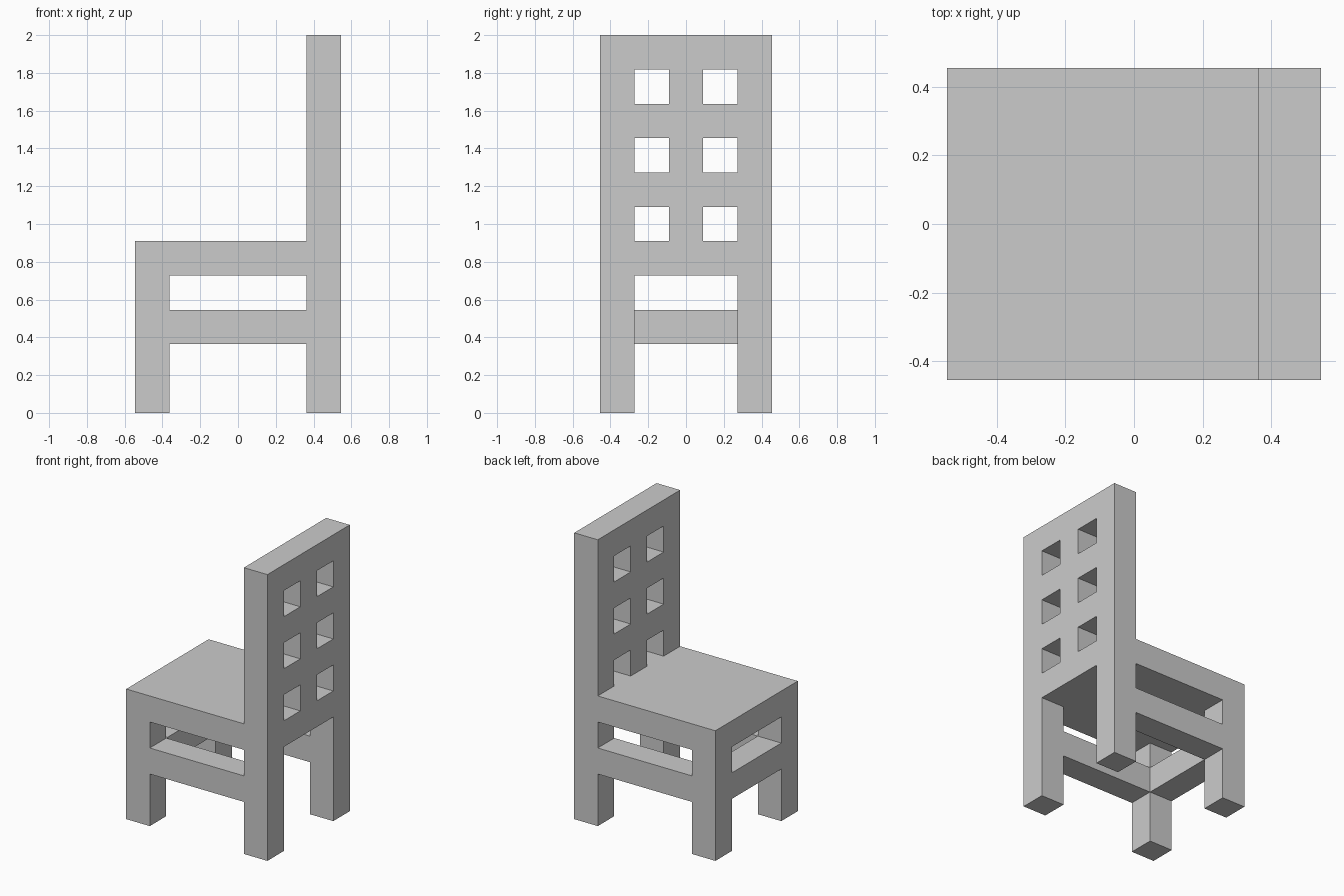
import bpy, bmesh
from mathutils import Vector

if "Cube" in bpy.data.objects:
    bpy.data.objects.remove(bpy.data.objects["Cube"])

U = 2 / 11                      # one block; the chair is 6 x 5 x 11 blocks
ORIGIN = Vector((-3, -2.5, 0))


def finish(name, bm):
    mesh = bpy.data.meshes.new(name)
    bm.to_mesh(mesh)
    bm.free()
    obj = bpy.data.objects.new(name, mesh)
    bpy.context.collection.objects.link(obj)
    return obj


def box(name, lo, hi):
    """Box between two corners given in blocks."""
    lo, hi = Vector(lo), Vector(hi)
    bm = bmesh.new()
    bmesh.ops.create_cube(bm, size=1)
    for v in bm.verts:
        v.co = (ORIGIN + (lo + hi) / 2 + v.co * (hi - lo)) * U
    return finish(name, bm)


# Seat
box("seat", (0, 0, 4), (5, 5, 5))

# Legs and side stretchers, one set per side
for side, y in (("right", 0), ("left", 4)):
    box(f"front_leg_{side}", (0, y, 0), (1, y + 1, 4))
    box(f"back_leg_{side}", (5, y, 0), (6, y + 1, 4))
    box(f"side_stretcher_{side}", (1, y, 2), (5, y + 1, 3))

# Front stretcher
box("front_stretcher", (0, 1, 2), (1, 4, 3))

# Backrest: a 5 x 7 panel of blocks with six square windows
bm = bmesh.new()
grid = [[bm.verts.new((ORIGIN + Vector((5, y, z))) * U) for z in range(4, 12)]
        for y in range(6)]
for y in range(5):
    for row in range(7):
        if y in (1, 3) and row in (1, 3, 5):
            continue
        bm.faces.new((grid[y][row], grid[y + 1][row],
                      grid[y + 1][row + 1], grid[y][row + 1]))
ext = bmesh.ops.extrude_face_region(bm, geom=bm.faces[:], use_keep_orig=True)
bmesh.ops.translate(bm, vec=(U, 0, 0),
                    verts=[g for g in ext["geom"] if isinstance(g, bmesh.types.BMVert)])
bmesh.ops.recalc_face_normals(bm, faces=bm.faces)
finish("backrest", bm)
